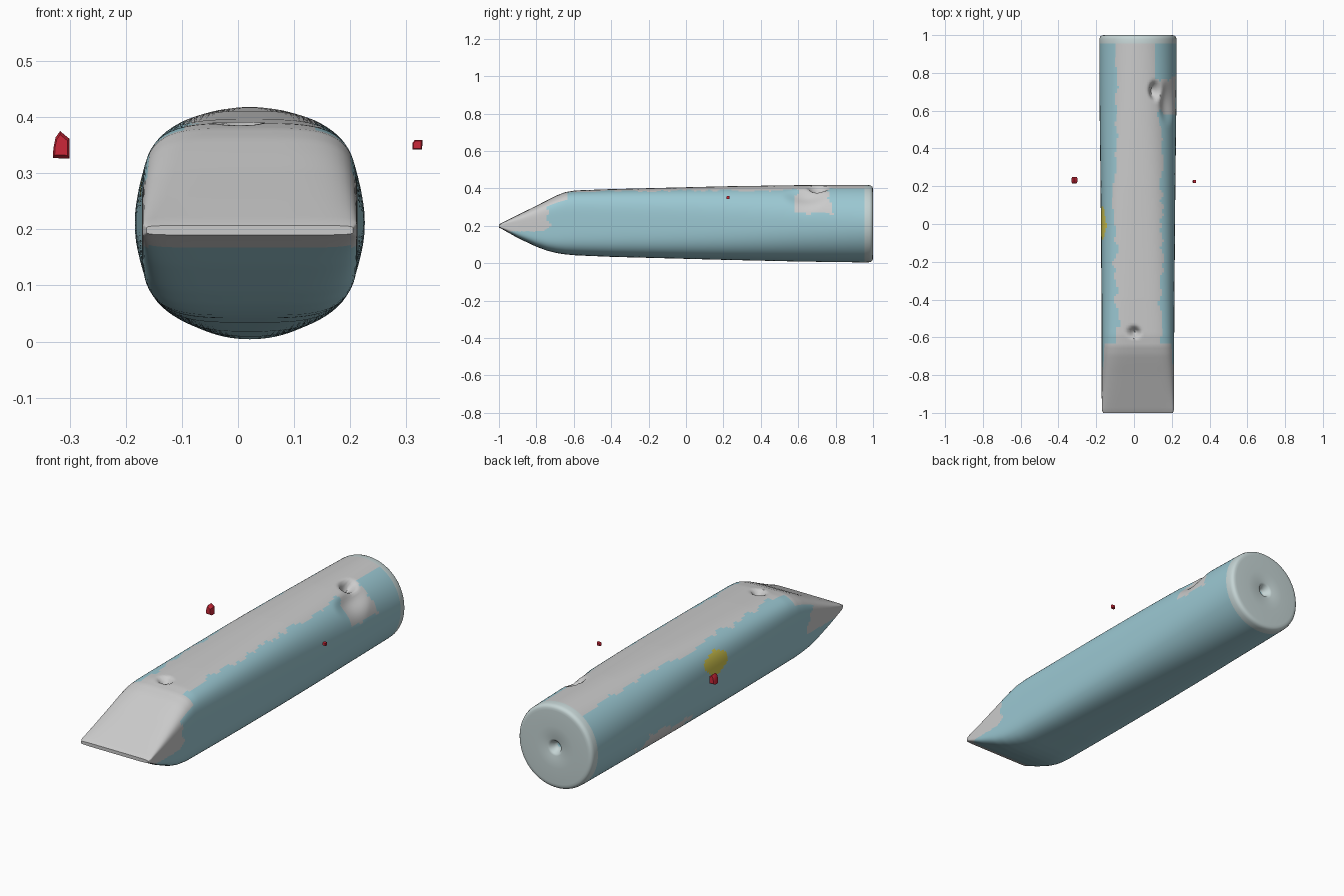
import bpy, bmesh, math
from mathutils import Vector, noise

if "Cube" in bpy.data.objects:
    bpy.data.objects.remove(bpy.data.objects["Cube"])

CX, SIDES = 0.021, 112


def material(name, rgb):
    m = bpy.data.materials.new(name)
    m.diffuse_color = (*rgb, 1)
    m.use_nodes = True
    m.node_tree.nodes["Principled BSDF"].inputs["Base Color"].default_value = m.diffuse_color
    return m


# Body profile stations: y, half width, bottom z, top z, squareness
STATIONS = [
    (-1.00, .184, .190, .207, 7), (-.985, .191, .183, .216, 7),
    (-.90, .192, .135, .258, 6), (-.80, .192, .088, .307, 5.5),
    (-.74, .192, .066, .338, 5), (-.69, .192, .054, .363, 4.6),
    (-.645, .192, .047, .380, 4.3), (-.59, .192, .042, .389, 4.0),
    (-.40, .193, .034, .396, 3.6), (.20, .198, .018, .411, 2.8),
    (.60, .203, .009, .417, 2.3), (.96, .205, .004, .418, 2.05),
]

# Dents in the top: x, y, radius x, radius y, depth
DENTS = [
    (0.00, -.572, .045, .036, .045),
    (.112, .705, .040, .062, .050),
    (.175, .640, .050, .130, .022),
]


def station(y):
    for a, b in zip(STATIONS, STATIONS[1:]):
        if y <= b[0]:
            t = (y - a[0]) / (b[0] - a[0])
            return [p + (q - p) * t for p, q in zip(a, b)]
    return list(STATIONS[-1])


def ring(bm, y, s, scale=1.0):
    _, w, lo, hi, n = s
    out = []
    for i in range(SIDES):
        a = 2 * math.pi * i / SIDES
        c, d = math.cos(a), math.sin(a)
        r = scale * (abs(c) ** n + abs(d) ** n) ** (-1 / n)
        out.append(bm.verts.new((CX + w * c * r, y, (lo + hi) / 2 + (hi - lo) / 2 * d * r)))
    return out


def build_body():
    bm = bmesh.new()
    rows = [-1, -.997, -.985] + [-.97 + i * .0125 for i in range(155)]
    rings = [ring(bm, y, station(y)) for y in rows]
    # Rounded back edge and flat end with a small central pit
    for y, k in [(.980, .995), (.990, .98), (.996, .955), (.999, .92), (1, .87),
                 (1, .5), (1, .2), (.996, .15), (.975, .10), (.965, .05)]:
        rings.append(ring(bm, y, STATIONS[-1], k))
    for a, b in zip(rings, rings[1:]):
        for i in range(SIDES):
            j = (i + 1) % SIDES
            bm.faces.new((a[i], a[j], b[j], b[i]))
    bm.faces.new(rings[0])
    bm.faces.new(rings[-1])
    bmesh.ops.recalc_face_normals(bm, faces=bm.faces)

    # Press the dents inward
    for v in bm.verts:
        if v.co.z < .22 or v.co.y > .97:
            continue
        x, y, push = v.co.x, v.co.y, 0
        for dx, dy, rx, ry, depth in DENTS:
            d = math.hypot((x - dx) / rx, (y - dy) / ry)
            if d < 1:
                push += depth * (1 - d * d) ** 2
        if push:
            v.co += Vector((CX - x, 0, .21 - v.co.z)).normalized() * push

    # Worn paint areas with ragged borders
    for f in bm.faces:
        c = f.calc_center_median()
        n = noise.noise(c * 9) * .03 + noise.noise(c * 25) * .02
        x, y, z = c
        top = z > .22
        f.material_index = 0
        if y > .965:
            f.material_index = 2
        elif y < -.73 + n * 2 and z > .17 or top and y < -.63 and f.normal.z > .5:
            f.material_index = 1
        elif top and -.10 + n < x < .15 + n and z > .33 and not (x > .11 and y > .74):
            f.material_index = 1
        elif x > .08 and z > .27 + n and abs(y - .68 + n) < .10:
            f.material_index = 1
        elif x < -.05 and abs(y - .42) < .2 + n * 4 and .06 < z + n < .13:
            f.material_index = 1
        elif x < -.11 and math.hypot((y - .0) / .085, (z - .305) / .05) < 1 + n * 6:
            f.material_index = 3
    me = bpy.data.meshes.new("body")
    bm.to_mesh(me)
    bm.free()
    for m in (material("teal_paint", (.33, .58, .65)), material("worn_grey", (.62, .61, .63)),
              material("pale_end", (.56, .66, .66)), material("yellow_mark", (.66, .58, .08))):
        me.materials.append(m)
    finish(me, "body", 50)


def finish(me, name, angle):
    ob = bpy.data.objects.new(name, me)
    bpy.context.collection.objects.link(ob)
    bpy.ops.object.select_all(action='DESELECT')
    ob.select_set(True)
    bpy.context.view_layer.objects.active = ob
    bpy.ops.object.shade_smooth_by_angle(angle=math.radians(angle))


# Small red fragments floating beside the body
def build_chip(name, outline, y, half, mat):
    bm = bmesh.new()
    mx = sum(p[0] for p in outline) / len(outline)
    mz = sum(p[1] for p in outline) / len(outline)
    for x, z in outline:
        for s in (-1, 1):
            bm.verts.new((x, y + s * half * .55, z))
            bm.verts.new((mx + (x - mx) * .75, y + s * half, mz + (z - mz) * .75))
    bmesh.ops.convex_hull(bm, input=bm.verts)
    me = bpy.data.meshes.new(name)
    bm.to_mesh(me)
    bm.free()
    me.materials.append(mat)
    finish(me, name, 35)


build_body()
red = material("red", (.6, .02, .04))
build_chip("left_chip", [(-.33, .327), (-.30, .326), (-.30, .361), (-.317, .375),
                         (-.325, .364), (-.329, .345)], .232, .018, red)
build_chip("right_chip", [(.311, .342), (.328, .342), (.329, .359), (.315, .359),
                          (.311, .354)], .225, .008, red)
